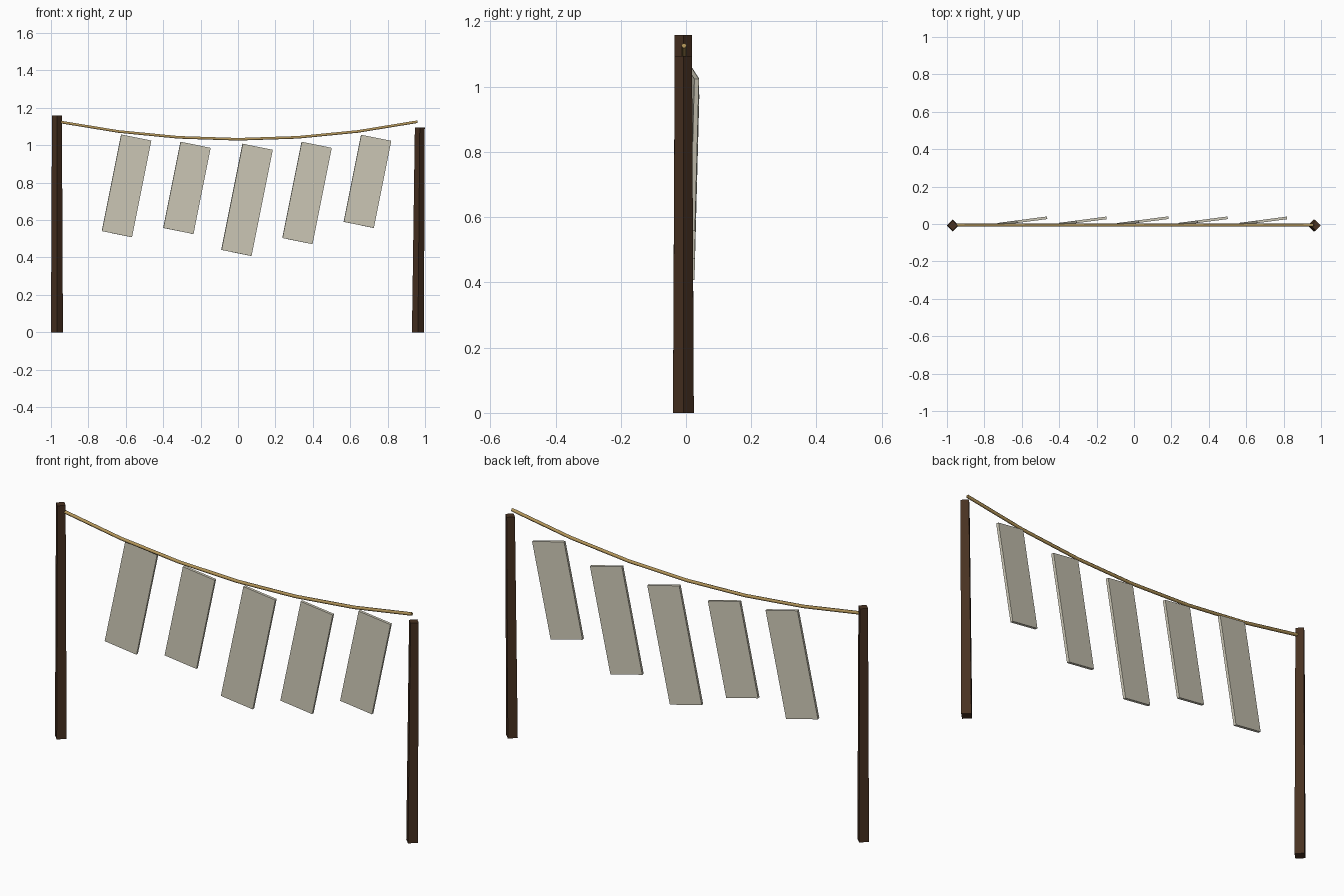
import bpy, math

if "Cube" in bpy.data.objects:
    bpy.data.objects.remove(bpy.data.objects["Cube"])


def material(name, rgb):
    m = bpy.data.materials.new(name)
    m.diffuse_color = (*rgb, 1)
    m.use_nodes = True
    m.node_tree.nodes["Principled BSDF"].inputs["Base Color"].default_value = m.diffuse_color
    return m


wood = material("dark_wood", (0.065, 0.031, 0.015))
twine = material("twine", (0.45, 0.30, 0.10))
cloth = material("cloth", (0.63, 0.60, 0.49))
LINE_Y = -0.008


# Four-sided tapered posts, the right one leaning slightly
def post(name, x, height, lean):
    bpy.ops.mesh.primitive_cone_add(vertices=4, radius1=0.032, radius2=0.0265,
                                    depth=height, location=(x, LINE_Y, height / 2))
    ob = bpy.context.object
    ob.name = name
    for v in ob.data.vertices:
        if v.co.z > 0:
            v.co.x += lean
    ob.data.materials.append(wood)


post("left_post", -0.968, 1.158, 0.0)
post("right_post", 0.962, 1.094, 0.01)

# Sagging rope in six straight segments
curve = bpy.data.curves.new("rope", 'CURVE')
curve.dimensions = '3D'
curve.bevel_depth = 0.008
curve.bevel_resolution = 1
curve.use_fill_caps = True
spline = curve.splines.new('POLY')
spline.points.add(6)
for i, p in enumerate(spline.points):
    t = i / 3 - 1
    p.co = (0.96 * t, LINE_Y + 0.002, 1.032 + 0.094 * t * t, 1)
rope = bpy.data.objects.new("rope", curve)
bpy.context.collection.objects.link(rope)
curve.materials.append(twine)

# Thin hanging cloths, all tilted and turned the same way: x, z, length
cloths = [(-0.596, 0.783, 0.527), (-0.273, 0.772, 0.470), (0.048, 0.708, 0.579),
          (0.369, 0.745, 0.525), (0.692, 0.807, 0.475)]
for i, (x, z, length) in enumerate(cloths):
    bpy.ops.mesh.primitive_cube_add(size=1, location=(x, 0.016, z),
                                    rotation=(0, math.radians(11.4), math.radians(7.5)))
    ob = bpy.context.object
    ob.name = f"hanging_cloth_{i + 1}"
    ob.scale = (0.165, 0.014, length)
    ob.data.materials.append(cloth)
